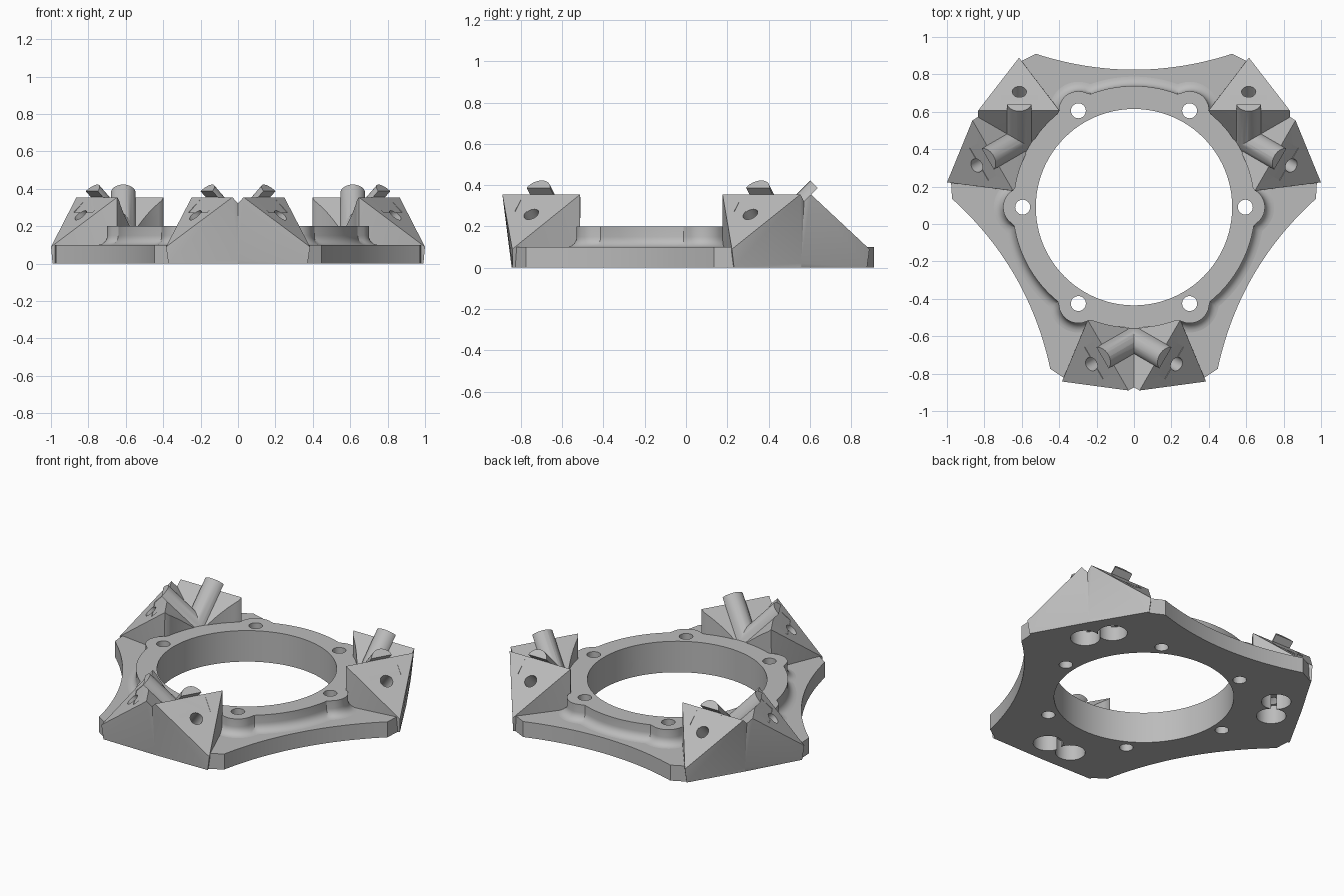
import bpy, bmesh, math
from mathutils import Vector, Matrix

cube = bpy.data.objects.get("Cube")
if cube:
    bpy.data.objects.remove(cube, do_unlink=True)

GREY = (0.5, 0.5, 0.5, 1)
mat = bpy.data.materials.new("light grey")
mat.use_nodes = True
mat.diffuse_color = GREY
mat.node_tree.nodes["Principled BSDF"].inputs["Base Color"].default_value = GREY

CENTRE = Vector((0, 0.09, 0))
RING_R, BORE_R, BOLT_R = 0.648, 0.525, 0.595


def make(name, bm):
    bmesh.ops.recalc_face_normals(bm, faces=bm.faces)
    mesh = bpy.data.meshes.new(name)
    bm.to_mesh(mesh)
    bm.free()
    mesh.materials.append(mat)
    ob = bpy.data.objects.new(name, mesh)
    bpy.context.collection.objects.link(ob)
    return ob


def loft(name, loops):
    """Closed solid through equal-length loops of points."""
    bm = bmesh.new()
    rows = [[bm.verts.new(p) for p in loop] for loop in loops]
    n = len(rows[0])
    for low, high in zip(rows, rows[1:]):
        for i in range(n):
            j = (i + 1) % n
            bm.faces.new((low[i], low[j], high[j], high[i]))
    bm.faces.new(rows[0][::-1])
    bm.faces.new(rows[-1])
    return make(name, bm)


def rod(name, start, end, radius, sides=32):
    """Cylinder between two points."""
    start, end = Vector(start), Vector(end)
    axis = end - start
    turn = axis.to_track_quat('Z', 'Y').to_matrix().to_4x4()
    bm = bmesh.new()
    bmesh.ops.create_cone(bm, cap_ends=True, segments=sides, radius1=radius, radius2=radius,
                          depth=axis.length, matrix=Matrix.Translation((start + end) / 2) @ turn)
    return make(name, bm)


def hull(name, points):
    bm = bmesh.new()
    for p in points:
        bm.verts.new(p)
    bmesh.ops.convex_hull(bm, input=bm.verts)
    return make(name, bm)


def combine(target, tool, operation, keep=False):
    mod = target.modifiers.new("combine", 'BOOLEAN')
    mod.operation, mod.solver, mod.object = operation, 'EXACT', tool
    bpy.context.view_layer.objects.active = target
    bpy.ops.object.modifier_apply(modifier=mod.name)
    if not keep:
        bpy.data.objects.remove(tool, do_unlink=True)


def smooth(ob):
    bpy.ops.object.select_all(action='DESELECT')
    ob.select_set(True)
    bpy.context.view_layer.objects.active = ob
    bpy.ops.object.shade_smooth_by_angle(angle=math.radians(30))


def polar(r, a, z=0):
    return Vector((r * math.cos(a), r * math.sin(a), z))


# Base plate: three concave edges joined by blunt corners
side = []
for i in range(25):
    x = 0.525 * (1 - i / 12)
    side.append(Vector((x, 0.735 + 0.085 * (x / 0.525) ** 2, 0)))
side = [Vector((0.615, 0.775, 0))] + side + [Vector((-0.615, 0.775, 0))]
outline = [Matrix.Rotation(math.radians(120 * k), 3, 'Z') @ p for k in range(3) for p in side]
plate = loft("base_plate", [[p + Vector((0, 0, z)) for p in outline] for z in (0, 0.1)])


# Raised ring: round wall with six bolt lobes and a cove at its foot
def ring_loop(offset, z, n=240):
    loop = []
    for i in range(n):
        a = math.tau * i / n
        phi = (a + math.pi / 6) % (math.pi / 3) - math.pi / 6
        phi = (a + math.pi / 6) % (math.pi / 3) - math.pi / 6
        lobe = (0.105 + offset) ** 2 - (BOLT_R * math.sin(phi)) ** 2
        reach = BOLT_R * math.cos(phi) + math.sqrt(lobe) if lobe > 0 else 0
        loop.append(polar(max(RING_R + offset, reach), a, z))
    return loop


COVE = 0.05
cove = [(COVE * (1 - math.sin(t)), 0.1 + COVE * (1 - math.cos(t)))
        for t in [math.pi / 2 * i / 6 for i in range(7)]]
ring = loft("raised_ring", [ring_loop(COVE, 0.09)] + [ring_loop(o, z) for o, z in cove]
            + [ring_loop(0, 0.2)])

# Centre bore and bolt holes through plate and ring
cutters = [rod("bore", (0, 0, -1), (0, 0, 1), BORE_R, 96)]
for k in range(6):
    p = polar(BOLT_R, math.pi / 3 * k)
    cutters.append(rod("bolt_hole", p - Vector((0, 0, 1)), p + Vector((0, 0, 1)), 0.04))
for c in cutters:
    combine(plate, c, 'DIFFERENCE', keep=True)
    combine(ring, c, 'DIFFERENCE')

# Joint block: two mirrored wedges with a valley between, at the front arm
N = Vector((0.75 ** 0.5, -0.5, 1)).normalized()      # out of the sloping face
U = Vector((-0.75 ** 0.5, 0.5, 1)).normalized()      # out of the valley wall
RIDGE = Vector((0.03, -0.98, 0.355))
ALONG = Vector((0.5, 0.75 ** 0.5, 0))


def flip(p, s):
    return Vector((p[0] * s, p[1], p[2]))


def wedge(s):
    pts = [RIDGE, RIDGE + ALONG * 0.435,
           (0.385, -0.932, 0.09), (0.372, -0.93, 0), (0.25, -0.605, 0),
           (-0.002, -0.963, 0.32), (-0.002, -0.59, 0.135),
           (-0.002, -0.935, 0), (-0.002, -0.59, 0)]
    return hull("joint_block", [flip(p, s) for p in pts])


block = wedge(1)
combine(block, wedge(-1), 'UNION')
combine(block, rod("clearance", (0, 0, 0.05), (0, 0, 1), RING_R - 0.004, 96), 'DIFFERENCE')

# Part-round pins lying on the valley walls
for s in (1, -1):
    seat = RIDGE + ALONG * 0.22 - U * 0.0175
    combine(block, rod("pin", flip(seat - N * 0.3, s), flip(seat + N * 0.046, s), 0.0675), 'UNION')

# Trim the pin underside that would hang in front of the sloping faces
for s in (1, -1):
    mid = RIDGE + ALONG * 0.22 + N * 0.0005
    corners = [mid + ALONG * a - U * u + N * n
               for a in (-0.1, 0.1) for u in (0, 0.12) for n in (0, 0.08)]
    combine(block, hull("trim", [flip(c, s) for c in corners]), 'DIFFERENCE')

# Screw holes through the sloping faces
for s in (1, -1):
    p = Vector((0.22, -0.835, 0.25))
    combine(block, rod("screw_hole", flip(p - N * 0.2, s), flip(p + N * 0.1, s), 0.038),
            'DIFFERENCE')

# Access pockets from below, cut in the block and in the plate under each arm
for s in (1, -1):
    base, top = Vector((0.085 * s, -0.77, -0.1)), Vector((0.085 * s, -0.77, 0.12))
    combine(block, rod("pocket", base, top, 0.087), 'DIFFERENCE')
    for k in range(3):
        turn = Matrix.Rotation(math.radians(120 * k), 3, 'Z')
        combine(plate, rod("pocket", turn @ base, turn @ top, 0.087), 'DIFFERENCE')

for ob in (plate, ring, block):
    ob.location = CENTRE
    smooth(ob)

# Repeat the block on the other two arms
block.name = "joint_block_front"
for name, deg in (("joint_block_left", 120), ("joint_block_right", 240)):
    copy = block.copy()
    copy.name = name
    copy.rotation_euler.z = math.radians(deg)
    bpy.context.collection.objects.link(copy)
